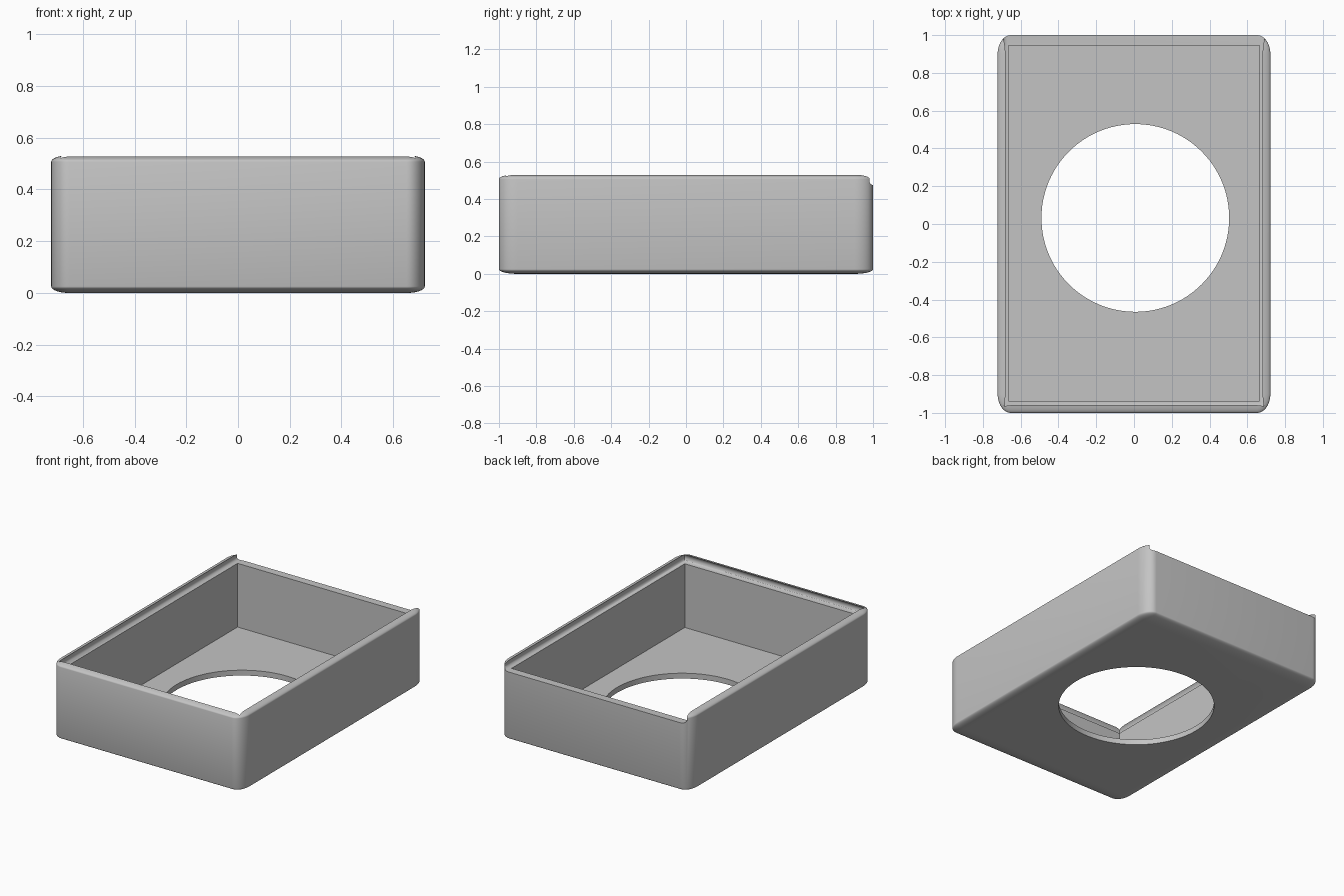
import bpy, bmesh
from mathutils import Vector

cube = bpy.data.objects.get("Cube")
if cube:
    bpy.data.objects.remove(cube, do_unlink=True)

HALF = Vector((0.722, 1.0, 0.266))     # outer half size
ROUND = Vector((0.07, 0.1, 0.025))     # edge rounding along each axis
FLOOR, LEDGE = 0.037, 0.475            # inner floor and rail heights

grey = bpy.data.materials.new("light grey")
grey.use_nodes = True
COLOUR = (0.55, 0.55, 0.55, 1)
grey.diffuse_color = COLOUR
grey.node_tree.nodes["Principled BSDF"].inputs["Base Color"].default_value = COLOUR


def make_object(name, bm):
    bmesh.ops.recalc_face_normals(bm, faces=bm.faces)
    mesh = bpy.data.meshes.new(name)
    bm.to_mesh(mesh)
    bm.free()
    mesh.materials.append(grey)
    obj = bpy.data.objects.new(name, mesh)
    bpy.context.collection.objects.link(obj)
    return obj


def loft(name, rings):
    """Closed solid through a stack of point rings."""
    bm = bmesh.new()
    loops = [[bm.verts.new(p) for p in ring] for ring in rings]
    for low, high in zip(loops, loops[1:]):
        for i in range(len(low)):
            j = (i + 1) % len(low)
            bm.faces.new((low[i], low[j], high[j], high[i]))
    bm.faces.new(loops[0])
    bm.faces.new(loops[-1])
    return make_object(name, bm)


def rectangle(half_x, front, back, z):
    return [(-half_x, front, z), (half_x, front, z), (half_x, back, z), (-half_x, back, z)]


# Outer shell: a bevelled block stretched so that its rounding is elliptical
bm = bmesh.new()
bmesh.ops.create_cube(bm, size=2)
bmesh.ops.scale(bm, vec=[h / r for h, r in zip(HALF, ROUND)], verts=bm.verts)
bmesh.ops.bevel(bm, geom=bm.edges[:], offset=1, segments=10, profile=0.5, affect='EDGES')
bmesh.ops.scale(bm, vec=ROUND, verts=bm.verts)
bmesh.ops.translate(bm, vec=(0, 0, HALF.z), verts=bm.verts)
tray = make_object("open_tray", bm)

# Main cavity
cavity = loft("cavity_cutter", [rectangle(0.665, -0.937, 0.945, z) for z in (FLOOR, 0.6)])

# Sliding lid channel: rounded undercut rails, open at the back
rail = [(0.672, -0.945, LEDGE), (0.682, -0.958, 0.478), (0.690, -0.968, 0.484),
        (0.694, -0.973, 0.493), (0.694, -0.973, 0.505), (0.691, -0.969, 0.515),
        (0.686, -0.963, 0.524), (0.680, -0.955, 0.531), (0.680, -0.955, 0.6)]
channel = loft("lid_channel_cutter", [rectangle(x, y, 1.2, z) for x, y, z in rail])

# Round opening through the floor
bm = bmesh.new()
bmesh.ops.create_cone(bm, cap_ends=True, segments=96, radius1=0.497, radius2=0.497, depth=0.3)
bmesh.ops.translate(bm, vec=(0.007, 0.032, 0), verts=bm.verts)
opening = make_object("floor_opening_cutter", bm)

for cutter in (cavity, channel, opening):
    cut = tray.modifiers.new(cutter.name, 'BOOLEAN')
    cut.operation, cut.solver, cut.object = 'DIFFERENCE', 'EXACT', cutter

# Apply the cuts, drop the cutters and smooth the rounded edges
bpy.context.view_layer.objects.active = tray
tray.select_set(True)
for name in [m.name for m in tray.modifiers]:
    bpy.ops.object.modifier_apply(modifier=name)
for cutter in (cavity, channel, opening):
    bpy.data.objects.remove(cutter, do_unlink=True)
bpy.ops.object.shade_smooth_by_angle(angle=0.52)
